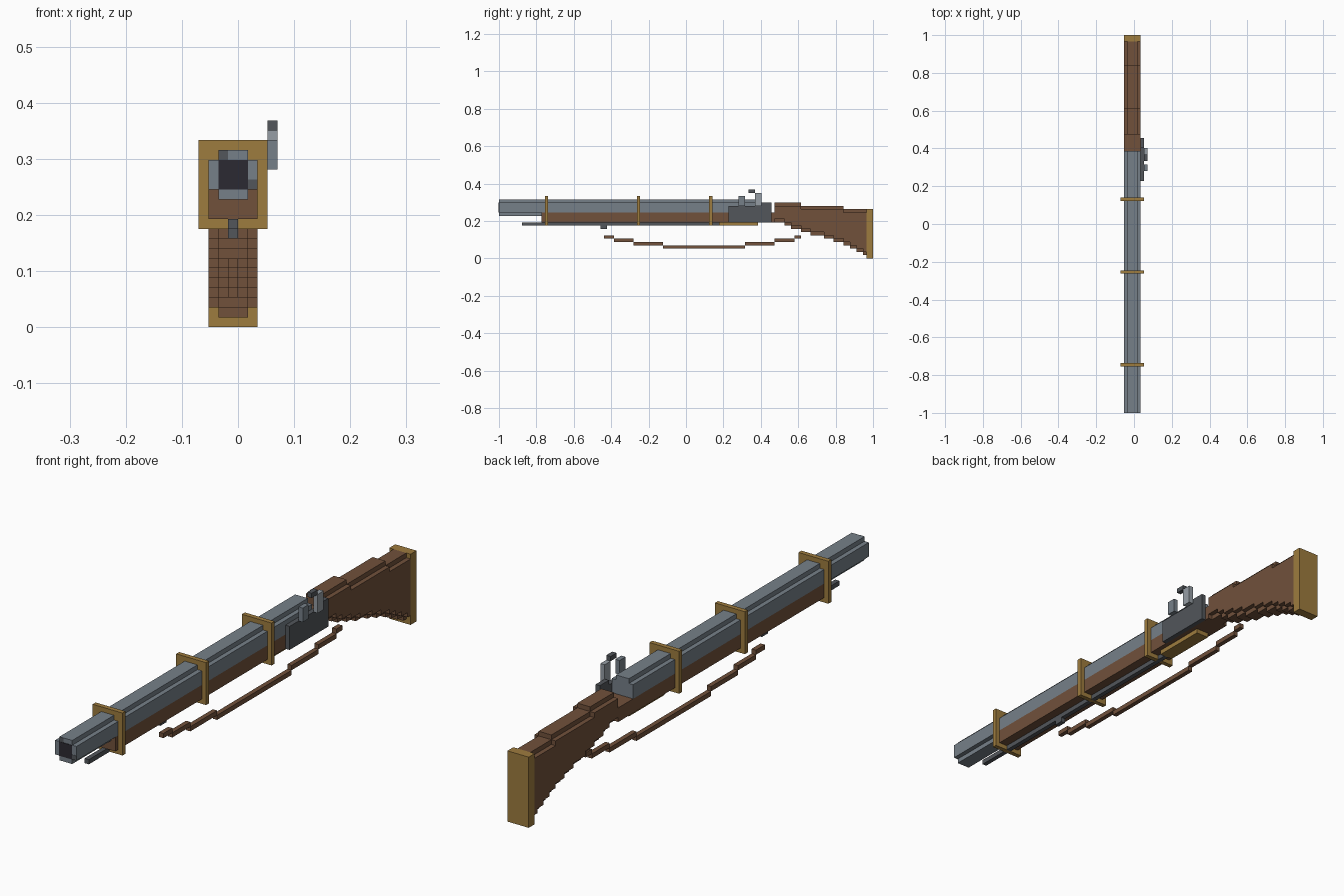
import bpy, bmesh
from mathutils import Vector

cube = bpy.data.objects.get("Cube")
if cube:
    bpy.data.objects.remove(cube, do_unlink=True)

U = 2 / 114  # one block; the whole model sits on this grid


def material(name, rgb):
    lin = [(c / 255 / 12.92 if c < 11 else ((c / 255 + 0.055) / 1.055) ** 2.4) for c in rgb] + [1]
    m = bpy.data.materials.new(name)
    m.use_nodes = True
    m.diffuse_color = lin
    m.node_tree.nodes["Principled BSDF"].inputs["Base Color"].default_value = lin
    return m


wood = material("walnut wood", (113, 81, 59))
brass = material("brass", (158, 124, 62))
steel = material("steel", (118, 128, 137))
light_steel = material("bright steel", (150, 158, 165))
dark_steel = material("dark steel", (82, 86, 91))
black = material("bore black", (43, 42, 50))


def finish(name, bm, mat):
    bmesh.ops.recalc_face_normals(bm, faces=bm.faces)
    mesh = bpy.data.meshes.new(name)
    bm.to_mesh(mesh)
    bm.free()
    mesh.materials.append(mat)
    obj = bpy.data.objects.new(name, mesh)
    bpy.context.collection.objects.link(obj)


def prism(name, points, depth, mat):
    """Extrude a closed outline along a depth vector, in block units."""
    bm = bmesh.new()
    face = bm.faces.new([bm.verts.new(Vector(p) * U) for p in points])
    new = bmesh.ops.extrude_face_region(bm, geom=[face])["geom"]
    verts = [g for g in new if isinstance(g, bmesh.types.BMVert)]
    bmesh.ops.translate(bm, verts=verts, vec=Vector(depth) * U)
    finish(name, bm, mat)


def box(name, x, y, z, mat):
    outline = [(x[0], y[0], z[0]), (x[1], y[0], z[0]), (x[1], y[0], z[1]), (x[0], y[0], z[1])]
    prism(name, outline, (0, y[1] - y[0], 0), mat)


def stairs(steps, end, lift=0):
    """Side outline points of a stepped edge from (start, height) pairs."""
    pts = []
    stops = [s for s, _ in steps[1:]] + [end]
    for (start, height), stop in zip(steps, stops):
        pts += [(start, height + lift), (stop, height + lift)]
    return pts


CORE, FULL = (-2, 1), (-3, 2)

# Barrel with notched corners, and its bore
barrel = [(-2, 13), (1, 13), (1, 14), (2, 14), (2, 17), (1, 17),
          (1, 18), (-2, 18), (-2, 17), (-3, 17), (-3, 14), (-2, 14)]
prism("barrel", [(x, -57, z) for x, z in barrel], (0, 79, 0), steel)
box("bore", CORE, (-57.1, -56.9), (14, 17), black)
box("muzzle_mark_upper", (-2, -1), (-57.05, -56.95), (17, 18), dark_steel)
box("muzzle_mark_lower", (1, 2), (-57.05, -56.95), (14, 15), dark_steel)

# Fore stock and wrist under the barrel
box("fore_stock", FULL, (-44, 27), (11, 14), wood)

# Butt stock: full-width body and a narrower, taller core
top = [(27, 17), (35, 16), (48, 15)]
bottom = [(27, 11), (30, 10), (32, 9), (35, 8), (38, 7), (42, 6),
          (45, 5), (48, 4), (50, 3), (52, 2), (54, 1)]
for name, (x0, x1), inset in (("butt_stock_core", CORE, 0), ("butt_stock_body", FULL, 1)):
    outline = stairs(bottom, 55, inset) + stairs(top, 55, -inset)[::-1]
    prism(name, [(x0, y, z) for y, z in outline], (x1 - x0, 0, 0), wood)
box("butt_plate", FULL, (55, 57), (0, 15), brass)

# Barrel bands
for name, y in (("front_band", -43), ("middle_band", -15), ("rear_band", 7)):
    box(name, (-4, 3), (y, y + 1), (10, 19), brass)

# Ramrod, sling stud and the brass plate underneath
box("ramrod", (-1, 0), (-50, 10), (10, 11), dark_steel)
box("sling_stud", (-1, 0), (-26, -24), (9, 10), dark_steel)
box("under_plate", CORE, (10, 22), (10, 11), brass)

# Lock on the left side
box("lock_plate", (2, 3), (13, 26), (11, 16), dark_steel)
box("lock_tail", (2, 3), (23, 26), (16, 17), dark_steel)
box("frizzen", (3, 4), (16, 18), (16, 19), steel)
box("hammer", (3, 4), (21, 23), (16, 20), light_steel)
box("flint", (3, 4), (19, 21), (20, 21), dark_steel)

# Hanging sling
sling = [(-25, 6), (-22, 5), (-16, 4), (-7, 3), (18, 4), (27, 5), (33, 6)]
for i, (start, z) in enumerate(sling):
    stop = sling[i + 1][0] if i + 1 < len(sling) else 35
    box(f"sling_link_{i + 1}", (-1, 0), (start, stop), (z, z + 1), wood)
